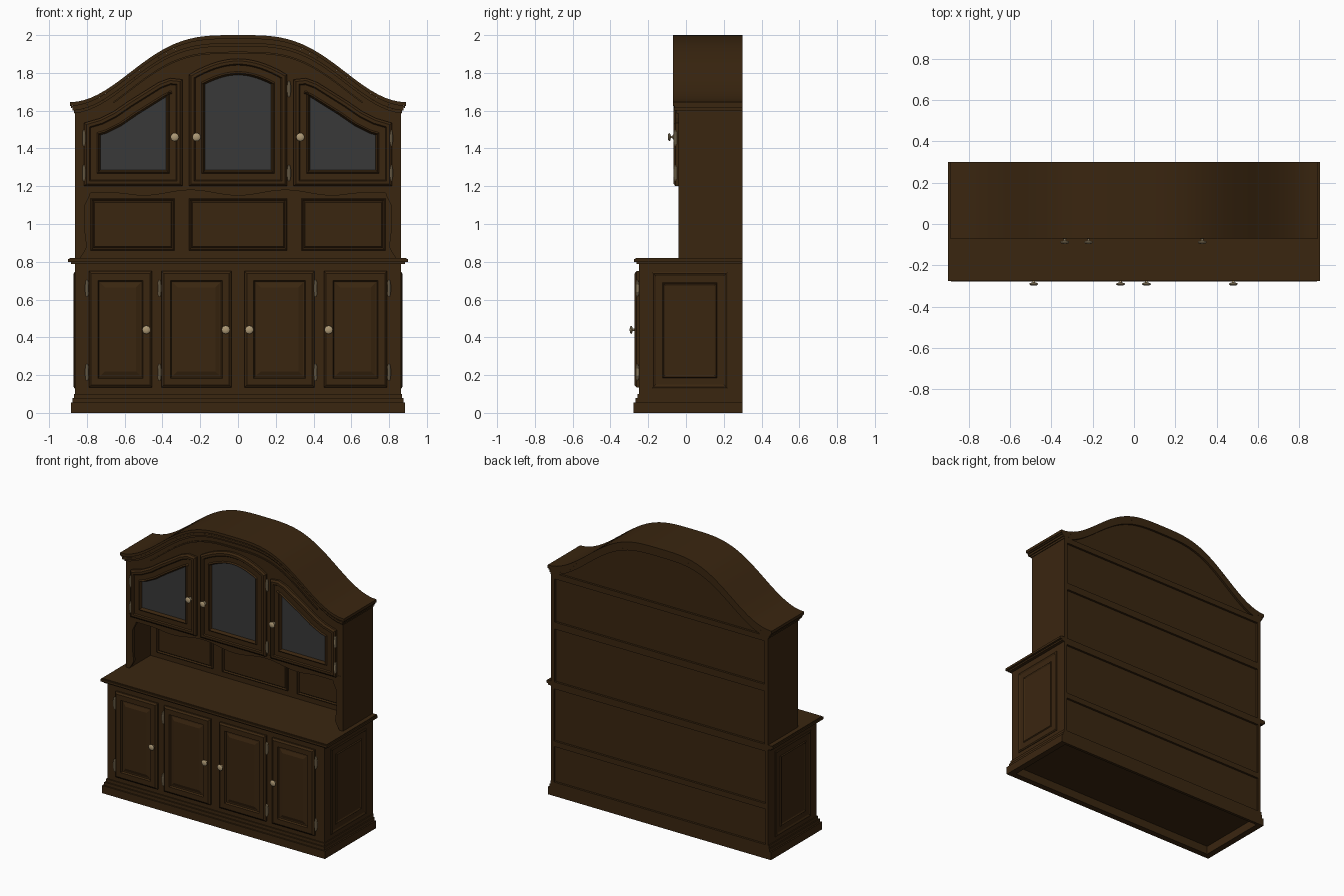
import bpy, bmesh, math
from mathutils import Vector, Matrix

if "Cube" in bpy.data.objects:
    bpy.data.objects.remove(bpy.data.objects["Cube"])


def material(name, color, rough=0.6):
    m = bpy.data.materials.new(name)
    m.use_nodes = True
    m.diffuse_color = (*color, 1)
    node = m.node_tree.nodes["Principled BSDF"]
    node.inputs["Base Color"].default_value = (*color, 1)
    node.inputs["Roughness"].default_value = rough
    return m


WOOD = material("dark_wood", (0.042, 0.019, 0.005))
GLASS = material("grey_glass", (0.04, 0.04, 0.04))
BRASS = material("pale_brass", (0.42, 0.32, 0.18))


def finish(name, bm, mats, smooth=False):
    bmesh.ops.recalc_face_normals(bm, faces=bm.faces)
    me = bpy.data.meshes.new(name)
    bm.to_mesh(me)
    bm.free()
    ob = bpy.data.objects.new(name, me)
    bpy.context.collection.objects.link(ob)
    for m in mats:
        me.materials.append(m)
    if smooth:
        bpy.ops.object.select_all(action="DESELECT")
        ob.select_set(True)
        bpy.context.view_layer.objects.active = ob
        bpy.ops.object.shade_smooth_by_angle(angle=math.radians(35))
    return ob


def inset(pts, d):
    """Move a counter-clockwise outline inward by d with mitred corners."""
    out = []
    for i, p in enumerate(pts):
        p = Vector(p)
        e1 = (p - Vector(pts[i - 1])).normalized()
        e2 = (Vector(pts[(i + 1) % len(pts)]) - p).normalized()
        n1, n2 = Vector((-e1.y, e1.x)), Vector((-e2.y, e2.x))
        out.append(p + (n1 + n2) * d / (1 + n1.dot(n2)))
    return out


def loft(name, outline, levels, place, cap=WOOD, smooth=False):
    """Stack inset copies of an outline; levels are (inset, depth)."""
    bm = bmesh.new()
    rings = [[bm.verts.new(place(p[0], p[1], y)) for p in inset(outline, d)]
             for d, y in levels]
    n = len(outline)
    for a, b in zip(rings, rings[1:]):
        for i in range(n):
            bm.faces.new((a[i], a[(i + 1) % n], b[(i + 1) % n], b[i]))
    bm.faces.new(rings[0])
    bm.faces.new(rings[-1]).material_index = 1
    return finish(name, bm, [WOOD, cap], smooth)


def facing_front(x, z, y):
    return (x, y, z)


def rect(x0, x1, z0, z1):
    return [(x0, z0), (x1, z0), (x1, z1), (x0, z1)]


def box(name, x0, x1, y0, y1, z0, z1):
    return loft(name, rect(x0, x1, z0, z1), [(0, y0), (0, y1)], facing_front)


def panel_levels(back, face):
    """Raised and fielded panel, seen from the front."""
    return [(0, back), (0, face + 0.01), (0.012, face), (0.048, face),
            (0.054, face + 0.012), (0.062, face + 0.012), (0.085, face + 0.003)]


# Base cabinet
box("base_body", -0.86, 0.86, -0.25, 0.285, 0.06, 0.795)
for s, side in ((-1, "right"), (1, "left")):
    box(f"base_side_{side}", *sorted((s * 0.84, s * 0.862)), -0.25, 0.3, 0.06, 0.795)
for i, (w, front, z0, z1) in enumerate(
        [(0.885, -0.278, 0, 0.055), (0.875, -0.268, 0.055, 0.078), (0.868, -0.258, 0.078, 0.1)]):
    box(f"plinth_front_{i}", -w, w, front, -0.235, z0, z1)
    box(f"plinth_back_{i}", -w, w, 0.28, 0.3, z0, z1)
    for s, side in ((-1, "right"), (1, "left")):
        box(f"plinth_{side}_{i}", *sorted((s * w, s * 0.84)), front, 0.3, z0, z1)

# Counter with a rounded nose
for i, (w, front, z0, z1) in enumerate(
        [(0.885, -0.262, 0.787, 0.798), (0.9, -0.275, 0.798, 0.814), (0.893, -0.268, 0.814, 0.82)]):
    box(f"counter_{i}", -w, w, front, 0.3, z0, z1)

# Base doors and end panels
for s, side in ((-1, "right"), (1, "left")):
    for part, a, b in (("outer", 0.455, 0.79), ("inner", 0.035, 0.405)):
        x0, x1 = sorted((s * a, s * b))
        loft(f"base_door_{part}_{side}", rect(x0, x1, 0.135, 0.75),
             panel_levels(-0.24, -0.272), facing_front)
    loft(f"end_panel_{side}", rect(-0.18, 0.22, 0.13, 0.745),
         [(0, 0.85), (0, 0.866), (0.008, 0.87), (0.02, 0.864), (0.055, 0.864),
          (0.06, 0.87), (0.07, 0.864)], lambda y, z, x, s=s: (s * x, y, z))


# Arched hutch
def arch(x, half=0.89):
    c = 0.5 * (1 + math.cos(math.pi * min(abs(x) / half, 1)))
    return 1.645 + 0.355 * (1 - (1 - c) ** 1.75)


def arch_line(w, drop, n=48):
    return [(w - 2 * w * i / n, arch(w - 2 * w * i / n) - drop) for i in range(n + 1)]


def arch_band(name, w, top, bottom, y0, y1):
    bm = bmesh.new()
    rows = [[bm.verts.new((x, y, z)) for x, z in arch_line(w, d)]
            for y, d in ((y0, top), (y1, top), (y1, bottom), (y0, bottom))]
    for a, b in zip(rows, rows[1:] + rows[:1]):
        for i in range(len(a) - 1):
            bm.faces.new((a[i], a[i + 1], b[i + 1], b[i]))
    for end in (0, -1):
        bm.faces.new([r[end] for r in rows])
    return finish(name, bm, [WOOD], True)


loft("cupboard_body", [(-0.86, 1.2), (0.86, 1.2)] + arch_line(0.86, 0.03),
     [(0, -0.04), (0, 0.285)], facing_front)
for i, (w, top, bottom, front) in enumerate(
        [(0.89, 0, 0.02, -0.07), (0.884, 0.02, 0.03, -0.062), (0.876, 0.03, 0.045, -0.064),
         (0.868, 0.045, 0.06, -0.05)]):
    arch_band(f"crown_{i}", w, top, bottom, front, 0.3)
arch_band("arch_bead", 0.66, 0.088, 0.098, -0.048, -0.03)

# Niche, its face frame and back panels
box("niche_back", -0.85, 0.85, 0.2, 0.285, 0.81, 1.21)
for s, side in ((-1, "right"), (1, "left")):
    box(f"hutch_side_{side}", *sorted((s * 0.835, s * 0.862)), -0.04, 0.3, 0.81, 1.6)
    stile = [(0.835, 0.82), (0.86, 0.82), (0.86, 1.21), (0.77, 1.21),
             (0.785, 1.15), (0.81, 1.1), (0.81, 0.96), (0.80, 0.88), (0.815, 0.85)]
    if s < 0:
        stile = [(-x, z) for x, z in reversed(stile)]
    loft(f"niche_stile_{side}", stile, [(0, -0.041), (0, -0.02)], facing_front)
apron = [(x / 20, 1.165 - 0.015 * math.cos(x * math.pi / 5) * (abs(x) < 13))
         for x in range(-16, 17)]
loft("niche_apron", apron + [(0.8, 1.21), (-0.8, 1.21)],
     [(0, -0.041), (0, -0.02)], facing_front)
for name, x0, x1 in (("right", -0.78, -0.335), ("middle", -0.26, 0.26), ("left", 0.335, 0.78)):
    loft(f"niche_panel_{name}", rect(x0, x1, 0.86, 1.135),
         [(0, 0.21), (0, 0.192), (0.006, 0.186), (0.014, 0.194), (0.02, 0.188)], facing_front)

# Glazed doors
GLAZED = [(0, -0.03), (0, -0.055), (0.012, -0.066), (0.028, -0.066), (0.034, -0.058),
          (0.068, -0.058), (0.076, -0.066), (0.086, -0.046)]
half = [(-0.815, 1.2), (-0.295, 1.2), (-0.295, 1.765), (-0.36, 1.772), (-0.42, 1.75),
        (-0.5, 1.7), (-0.58, 1.65), (-0.66, 1.595), (-0.73, 1.56), (-0.815, 1.535)]
loft("glazed_door_right", half, GLAZED, facing_front, GLASS)
loft("glazed_door_left", [(-x, z) for x, z in reversed(half)], GLAZED, facing_front, GLASS)
top = [(0.26 - 0.52 * i / 16, 1.79 + 0.085 * math.sin(math.pi * i / 16) ** 0.9) for i in range(17)]
loft("glazed_door_middle", [(-0.26, 1.2), (0.26, 1.2)] + top, GLAZED, facing_front, GLASS)

# Back rails at the shelf heights
for i, (z0, z1) in enumerate([(0.355, 0.395), (0.77, 0.8), (1.2, 1.25), (1.56, 1.6)]):
    box(f"back_rail_{i}", -0.85, 0.85, 0.27, 0.3, z0, z1)


# Knobs and hinges
def knob(name, x, z, face):
    profile = [(0.013, 0.004), (0.013, -0.003), (0.006, -0.006), (0.006, -0.014),
               (0.019, -0.018), (0.022, -0.023), (0.016, -0.028), (0.006, -0.03)]
    bm = bmesh.new()
    rings = [[bm.verts.new((x + r * math.cos(k * math.tau / 16), face + y,
                            z + r * math.sin(k * math.tau / 16))) for k in range(16)]
             for r, y in profile]
    for a, b in zip(rings, rings[1:]):
        for k in range(16):
            bm.faces.new((a[k - 1], a[k], b[k], b[k - 1]))
    bm.faces.new(rings[0])
    bm.faces.new(rings[-1])
    finish(name, bm, [BRASS], True)


def hinge(name, x, z, y):
    bm = bmesh.new()
    for r, h in ((0.008, 0.07), (0.01, 0.04), (0.005, 0.085)):
        bmesh.ops.create_cone(bm, cap_ends=True, segments=10, radius1=r, radius2=r, depth=h,
                              matrix=Matrix.Translation((x, y, z)))
    finish(name, bm, [BRASS], True)


for i, x in enumerate((-0.335, -0.22, 0.33)):
    knob(f"upper_knob_{i}", x, 1.46, -0.066)
for i, x in enumerate((-0.485, -0.065, 0.06, 0.48)):
    knob(f"base_knob_{i}", x, 0.44, -0.268)
for i, x in enumerate((-0.8, -0.415, 0.41, 0.8)):
    for z, level in ((0.215, "low"), (0.66, "high")):
        hinge(f"base_hinge_{i}_{level}", x, z, -0.258)
for i, (x, high) in enumerate(((-0.815, 1.455), (0.27, 1.715), (0.81, 1.455))):
    for z, level in ((1.27, "low"), (high, "high")):
        hinge(f"upper_hinge_{i}_{level}", x, z, -0.055)
